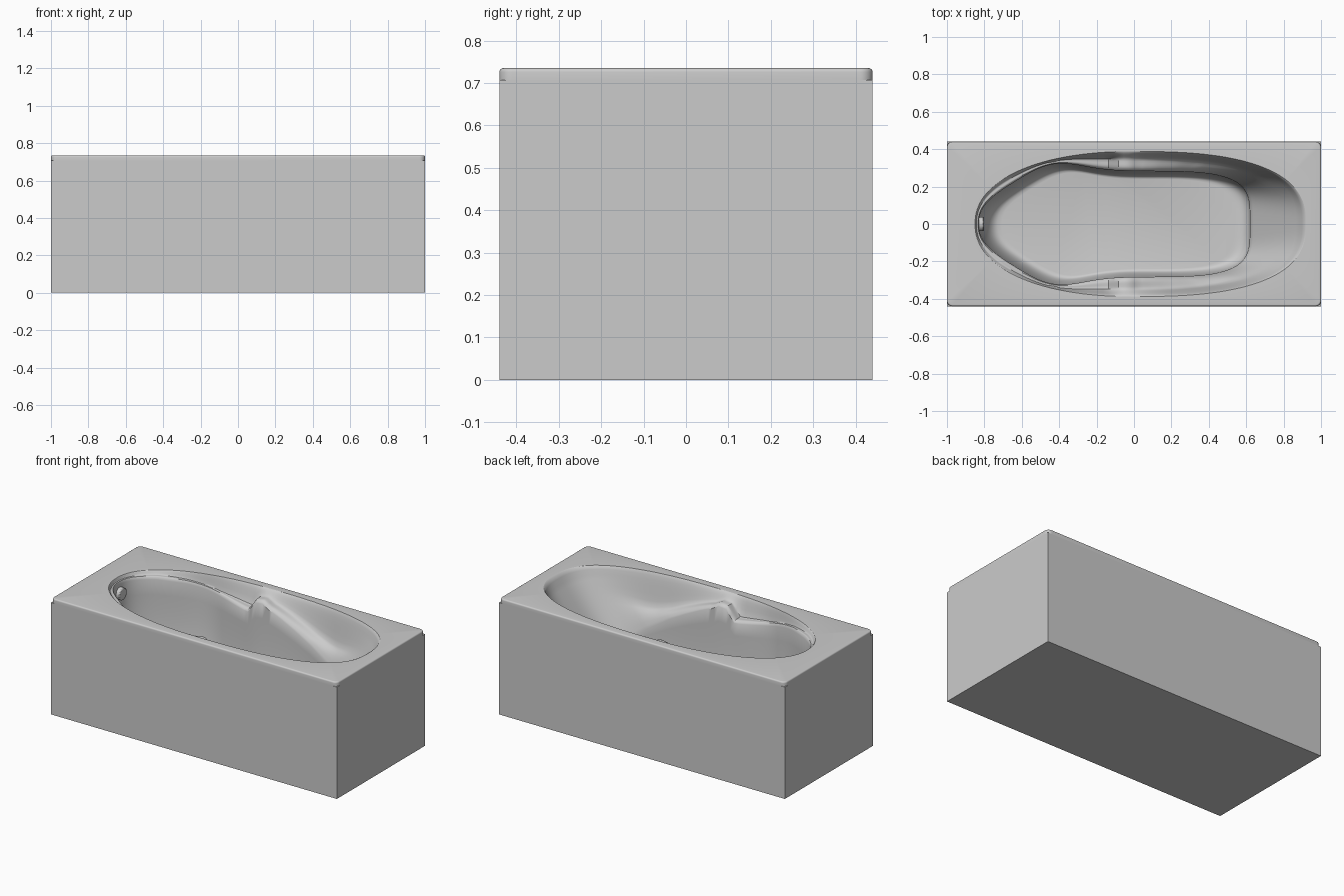
import bpy, bmesh, math

if "Cube" in bpy.data.objects:
    bpy.data.objects.remove(bpy.data.objects["Cube"])

TOP, FLOOR, N = 0.735, 0.2, 192


def finish(name, bm, recalc=True):
    if recalc:
        bmesh.ops.recalc_face_normals(bm, faces=bm.faces)
    me = bpy.data.meshes.new(name)
    bm.to_mesh(me)
    bm.free()
    ob = bpy.data.objects.new(name, me)
    bpy.context.collection.objects.link(ob)
    bpy.ops.object.select_all(action='DESELECT')
    ob.select_set(True)
    bpy.context.view_layer.objects.active = ob
    bpy.ops.object.shade_smooth_by_angle(angle=math.radians(40))
    return ob


def loft(bm, rings):
    loops = [[bm.verts.new(p) for p in r] for r in rings]
    for a, b in zip(loops, loops[1:]):
        for i in range(len(a)):
            j = (i + 1) % len(a)
            bm.faces.new((a[i], a[j], b[j], b[i]))
    return loops


def smooth(a, b, x):
    t = min(1, max(0, (x - a) / (b - a)))
    return t * t * (3 - 2 * t)


def oval(t, left, right, half, n_left, n_right):
    c = math.cos(t)
    n = n_right if c > 0 else n_left
    y = half * max(0, 1 - abs(c) ** n) ** (1 / n)
    return c * (right if c > 0 else left), math.copysign(y, math.sin(t))


def rim_point(t):
    return oval(t, 0.85, 0.92, 0.388, 2.2, 2.6)


def inner_point(t):
    x, y = oval(t, 0.83, 0.62, 1, 2.3, 4)
    return x, y * (0.282 + 0.075 * math.exp(-((x + 0.45) / 0.22) ** 2))


# Armrest ledge height along the length of the tub
LEDGE = [(-0.83, .715), (-0.7, .712), (-0.55, .69), (-0.34, .645), (-0.14, .618),
         (-0.075, .695), (-0.03, .70), (0.03, .67), (0.1, .64), (0.2, .59), (0.3, .535),
         (0.45, .43), (0.55, .34), (0.62, .29)]


def ledge(x):
    for (x0, z0), (x1, z1) in zip(LEDGE, LEDGE[1:]):
        if x <= x1:
            k = max(0, (x - x0) / (x1 - x0))
            if -0.14 <= x0 < 0:
                k = smooth(0, 1, k)
            return z0 + (z1 - z0) * k
    return LEDGE[-1][1]


angles = [2 * math.pi * i / N for i in range(N)]

# Basin: rim to ledge, then wall and floor
rings = []
for s in (0, .03, .07, .12, .18, .25, .32, .4, .5, .6, .7, .8, .87, .94, 1):
    ring = []
    for t in angles:
        (rx, ry), (ix, iy) = rim_point(t), inner_point(t)
        w = smooth(0.25, 0.6, ix)
        drop = (1 - w) * smooth(-0.02, .45, s) + w * (s if s > .1 else s * s * 10)
        if s == 0:
            drop = 0
        lip = 0.018 * (1 - w) * max(0, (s - .75) / .25) ** 2
        ring.append((rx + (ix - rx) * s, ry + (iy - ry) * s,
                     TOP - (TOP - ledge(ix)) * drop - lip))
    rings.append(ring)
edge = rings[-1]
for k in range(1, 15):
    a = math.pi / 2 * k / 14
    off, drop = 1 - max(0, math.cos(a)) ** 0.75, math.sin(a) ** 0.75
    rings.append([(x * (1 - .15 * off), y * (1 - .15 * off), z + (FLOOR - z) * drop)
                  for x, y, z in edge])
bm = bmesh.new()
loops = loft(bm, rings)
bm.faces.new(loops[-1])
bm.normal_update()
if loops[-1][0].link_faces[-1].normal.z < 0:
    bmesh.ops.reverse_faces(bm, faces=bm.faces)
finish("basin", bm, recalc=False)


# Deck: rounded slab edge with the oval opening
def rounded_rect(inset, z, r=0.03):
    pts = []
    for q, (sx, sy) in enumerate(((1, 1), (-1, 1), (-1, -1), (1, -1))):
        for k in range(9):
            a = math.pi / 2 * (q + k / 8)
            pts.append((sx * (1 - r) + (r - inset) * math.cos(a),
                        sy * (0.44 - r) + (r - inset) * math.sin(a), z))
    return pts


bm = bmesh.new()
R = 0.009
outer = [rounded_rect(0, 0.707)]
for k in range(5):
    a = math.pi / 2 * k / 4
    outer.append(rounded_rect(R * (1 - math.cos(a)), TOP - R + R * math.sin(a)))
loops = loft(bm, outer)
hole = [bm.verts.new((*rim_point(t), TOP)) for t in angles]
border = [bm.edges.new((hole[i], hole[(i + 1) % N])) for i in range(N)]
last = loops[-1]
border += [bm.edges.get((last[i], last[(i + 1) % len(last)])) for i in range(len(last))]
bmesh.ops.triangle_fill(bm, edges=border, use_beauty=True, normal=(0, 0, 1))
finish("deck", bm)

# Surround: plain box with a narrow shelf under the deck
bm = bmesh.new()


def rect(x, y, z):
    return [(x, y, z), (-x, y, z), (-x, -y, z), (x, -y, z)]


loops = loft(bm, [rect(1, .44, 0), rect(1, .44, .707), rect(.96, .40, .707)])
bm.faces.new(loops[0])
finish("surround", bm)

# Overflow cover on the foot-end wall
bpy.ops.mesh.primitive_cylinder_add(vertices=32, radius=0.038, depth=0.03,
                                    location=(-0.818, 0, 0.645),
                                    rotation=(0, math.pi / 2, 0))
cover = bpy.context.object
cover.name = "overflow_cover"
bevel = cover.modifiers.new("bevel", 'BEVEL')
bevel.width, bevel.segments = 0.005, 2
bpy.ops.object.shade_smooth_by_angle(angle=math.radians(40))
